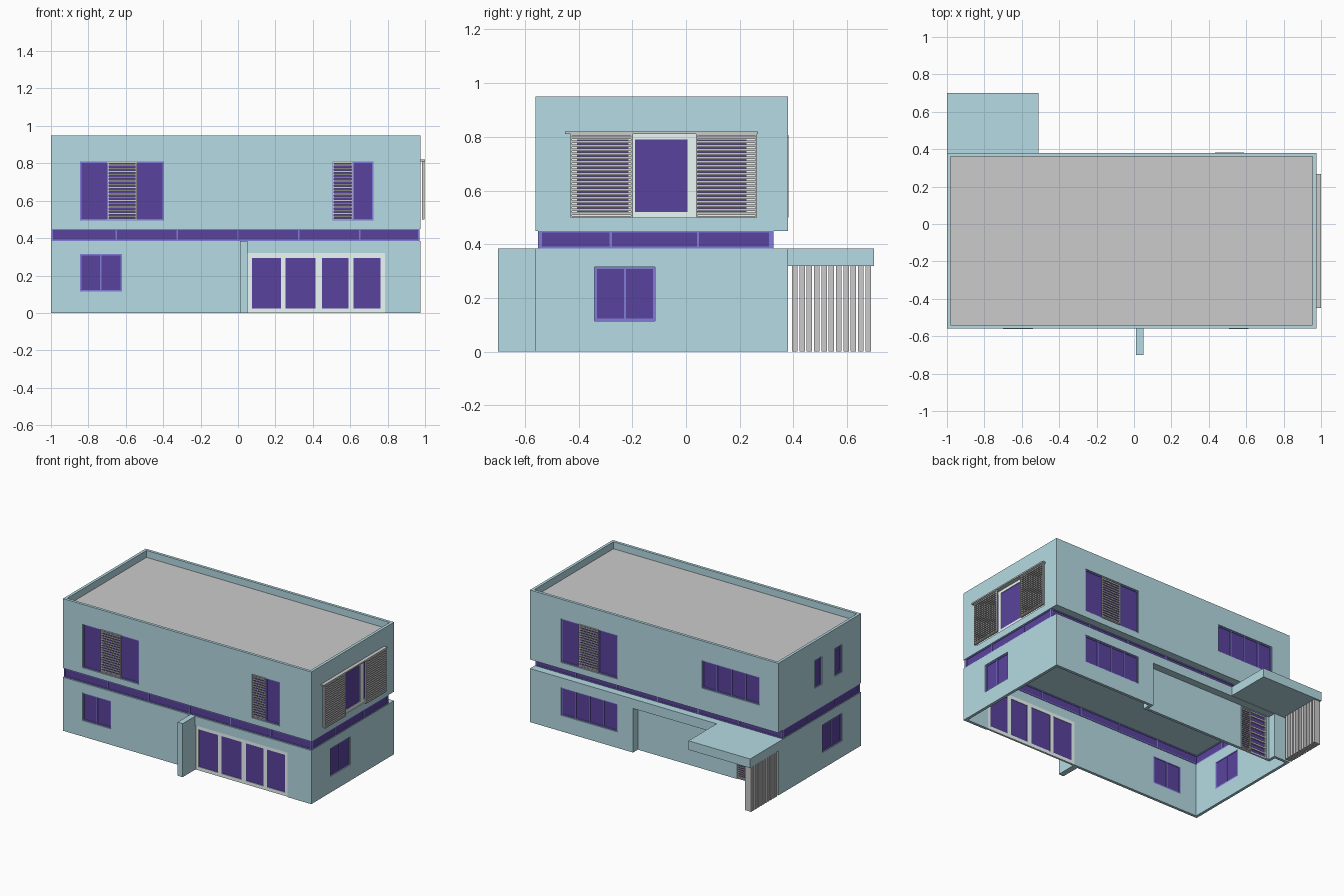
import bpy, bmesh
from mathutils import Vector

if "Cube" in bpy.data.objects:
    bpy.data.objects.remove(bpy.data.objects["Cube"])


def material(name, rgb):
    m = bpy.data.materials.new(name)
    m.diffuse_color = (*rgb, 1)
    m.use_nodes = True
    m.node_tree.nodes["Principled BSDF"].inputs["Base Color"].default_value = m.diffuse_color
    return m


TEAL = material("teal_render", (0.46, 0.71, 0.77))
GLASS = material("dark_glass", (0.10, 0.055, 0.34))
BLUE = material("blue_frame", (0.22, 0.20, 0.68))
PALE = material("pale_frame", (0.83, 0.95, 0.93))

X0, X1, Y0, Y1 = -1.0, 0.975, -0.56, 0.38   # main footprint
PORCH = 0.325                               # recessed entrance wall
LOW, MID, TOP = 0.385, 0.45, 0.95           # storey heights
T = 0.02                                    # wall thickness


def finish(name, bm, mat):
    bmesh.ops.recalc_face_normals(bm, faces=bm.faces[:])
    me = bpy.data.meshes.new(name)
    bm.to_mesh(me)
    bm.free()
    ob = bpy.data.objects.new(name, me)
    bpy.context.collection.objects.link(ob)
    if mat:
        me.materials.append(mat)
    return ob


def boxes(name, items, mat=None):
    """One object from boxes given as x0, x1, y0, y1, z0, z1."""
    bm = bmesh.new()
    for a, b, c, d, e, f in items:
        vs = bmesh.ops.create_cube(bm, size=1)["verts"]
        bmesh.ops.scale(bm, vec=(b - a, d - c, f - e), verts=vs)
        bmesh.ops.translate(bm, vec=((a + b) / 2, (c + d) / 2, (e + f) / 2), verts=vs)
    return finish(name, bm, mat)


def ring(name, outer, inner, z0, z1, mat):
    """Closed wall between two matching plan outlines."""
    bm = bmesh.new()
    loops = [[bm.verts.new((x, y, z)) for x, y in pts]
             for pts, z in ((outer, z0), (outer, z1), (inner, z1), (inner, z0))]
    n = len(outer)
    for k in range(4):
        p, q = loops[k], loops[(k + 1) % 4]
        for i in range(n):
            j = (i + 1) % n
            bm.faces.new((p[i], p[j], q[j], q[i]))
    return finish(name, bm, mat)


def rect(x0, x1, y0, y1, inset=0):
    x0, x1, y0, y1 = x0 + inset, x1 - inset, y0 + inset, y1 - inset
    return [(x0, y0), (x1, y0), (x1, y1), (x0, y1)]


def on(side, u0, u1, z0, z1, d0, d1):
    """Box on a facade: u runs along the wall, d is depth inward."""
    if side == "left":
        return (X0 + d0, X0 + d1, u0, u1, z0, z1)
    if side == "right":
        return (X1 - d1, X1 - d0, u0, u1, z0, z1)
    if side == "front":
        return (u0, u1, Y0 + d0, Y0 + d1, z0, z1)
    y = Y1 if side == "back" else PORCH
    return (u0, u1, y - d1, y - d0, z0, z1)


cuts = {"low": [], "up": []}


def window(name, side, u0, u1, z0, z1, panes=1, mat=BLUE, bar=0.008, sill=None):
    """Opening with frame bars and glass; panes is a count or a list of spans."""
    sill = bar if sill is None else sill
    cut_z = z0 - 0.05 if z0 == 0 else z0
    cuts["low" if z0 < LOW else "up"].append(on(side, u0, u1, cut_z, z1, -0.03, 0.035))
    if isinstance(panes, int):
        w = (u1 - u0) / panes
        panes = [(u0 + i * w + (bar if i == 0 else bar / 2),
                  u0 + (i + 1) * w - (bar if i == panes - 1 else bar / 2)) for i in range(panes)]
    edges = [u0] + [e for p in panes for e in p] + [u1]
    bars = [on(side, u0, u1, z0, z0 + sill, 0.006, T),
            on(side, u0, u1, z1 - sill, z1, 0.006, T)]
    bars += [on(side, edges[i], edges[i + 1], z0 + sill, z1 - sill, 0.006, T)
             for i in range(0, len(edges), 2)]
    boxes(name + "_frame", bars, mat)
    boxes(name + "_glass", [on(side, a, b, z0 + sill, z1 - sill, 0.011, 0.017) for a, b in panes], GLASS)


def shutter(name, side, u0, u1, z0, z1, d0, d1, n):
    """Louvred panel with a thin surround."""
    f = 0.006
    parts = [on(side, u0, u0 + f, z0, z1, d0, d1), on(side, u1 - f, u1, z0, z1, d0, d1),
             on(side, u0 + f, u1 - f, z0, z0 + f, d0, d1), on(side, u0 + f, u1 - f, z1 - f, z1, d0, d1)]
    p = (z1 - z0 - 2 * f) / n
    for i in range(n):
        z = z0 + f + (i + 0.5) * p
        parts.append(on(side, u0 + f, u1 - f, z - p * 0.27, z + p * 0.27, d0 + 0.001, d1 - 0.001))
    boxes(name, parts)


# Lower walls, with a notch for the recessed entrance
R0, R1 = -0.87, 0.155
outer = [(X0, Y0), (X1, Y0), (X1, Y1), (R1, Y1), (R1, PORCH), (R0, PORCH), (R0, Y1), (X0, Y1)]
inner = [(X0 + T, Y0 + T), (X1 - T, Y0 + T), (X1 - T, Y1 - T), (R1 + T, Y1 - T),
         (R1 + T, PORCH - T), (R0 - T, PORCH - T), (R0 - T, Y1 - T), (X0 + T, Y1 - T)]
lower = ring("lower_walls", outer, inner, 0, LOW, TEAL)
boxes("entrance_header", [(R0, R1, PORCH, Y1, 0.317, LOW)], TEAL)
boxes("back_ledge", [(R1 + T, X1 - T, PORCH - T, Y1 - T, LOW - 0.015, LOW),
                     (X0 + T, R0 - T, PORCH - T, Y1 - T, LOW - 0.015, LOW)], TEAL)
boxes("entrance_canopy", [(X0, -0.51, Y1, 0.70, 0.32, LOW)], TEAL)
boxes("front_fin_wall", [(0.01, 0.05, -0.70, Y0, 0, LOW)], TEAL)

# Upper storey with parapet, floor and roof
upper = ring("upper_walls", rect(X0, X1, Y0, Y1), rect(X0, X1, Y0, Y1, T), MID, TOP, TEAL)
inside = (X0 + T, X1 - T, Y0 + T, Y1 - T)
boxes("upper_floor", [(*inside, MID, MID + T)], TEAL)
boxes("flat_roof", [(*inside, 0.88, 0.90)])

# Glazed strip between the storeys
band = (X0 + 0.004, X1 - 0.004, Y0 + 0.008, PORCH)
ring("strip_glass", rect(*band, 0.004), rect(*band, 0.012), LOW, MID, GLASS)
for nm, z0, z1 in (("strip_sill", LOW, LOW + 0.007), ("strip_head", MID - 0.007, MID)):
    ring(nm, rect(*band), rect(*band, 0.016), z0, z1, BLUE)
bars = []
for x in (-0.992, -0.65, -0.325, 0, 0.325, 0.65, 0.967):
    for y in (band[2], band[3] - 0.016):
        bars.append((x - 0.004, x + 0.004, y, y + 0.016, LOW + 0.007, MID - 0.007))
for y in (-0.28, 0.045):
    for x in (band[0], band[1] - 0.016):
        bars.append((x, x + 0.016, y - 0.004, y + 0.004, LOW + 0.007, MID - 0.007))
boxes("strip_mullions", bars, BLUE)

# Front openings
window("front_upper_left_window", "front", -0.845, -0.395, 0.495, 0.81, 3)
shutter("front_left_shutter", "front", -0.70, -0.54, 0.50, 0.806, -0.001, 0.006, 17)
window("front_upper_right_window", "front", 0.505, 0.725, 0.495, 0.81, 2)
shutter("front_right_shutter", "front", 0.507, 0.612, 0.50, 0.806, -0.001, 0.006, 17)
window("front_lower_window", "front", -0.845, -0.62, 0.115, 0.315, 2)
window("sliding_door", "front", 0.052, 0.785, 0, 0.32,
       [(0.075, 0.23), (0.255, 0.415), (0.45, 0.59), (0.617, 0.763)], PALE, sill=0.025)

# Right side openings with sliding shutters on a rail
window("right_lower_window", "right", -0.34, -0.115, 0.115, 0.315, 2)
window("balcony_door", "right", -0.425, 0.26, 0.50, 0.81,
       [(-0.405, -0.215), (-0.19, 0.005), (0.04, 0.225)], PALE, sill=0.02)
for nm, a, b in (("front", -0.43, -0.198), ("back", 0.037, 0.265)):
    shutter("sliding_shutter_" + nm, "right", a, b, 0.50, 0.81, -0.021, -0.009, 20)
boxes("shutter_rail", [on("right", -0.45, 0.268, 0.81, 0.82, -0.025, 0)])

# Back openings
window("back_upper_window", "back", 0.28, 0.73, 0.495, 0.81, 3)
shutter("back_shutter", "back", 0.433, 0.587, 0.50, 0.806, -0.001, 0.006, 17)
window("back_upper_wide_window", "back", -0.85, -0.395, 0.61, 0.81, 4)
window("back_lower_wide_window", "back", 0.28, 0.73, 0.115, 0.315, 4)

# Left side openings
window("left_slot_window_front", "left", -0.345, -0.265, 0.61, 0.81)
window("left_slot_window_back", "left", -0.115, -0.035, 0.61, 0.81)
window("left_lower_window", "left", -0.345, -0.12, 0.115, 0.315, 2)

# Entrance door: louvred panel beside barred glass
window("entrance_door", "porch", -0.85, -0.635, 0, 0.312, [(-0.842, -0.725), (-0.715, -0.643)], PALE)
shutter("entrance_louvre", "porch", -0.718, -0.637, 0.005, 0.308, -0.001, 0.006, 20)
boxes("entrance_door_bars", [on("porch", -0.842, -0.725, z, z + 0.012, 0.002, 0.011)
                             for z in [0.03 + 0.04 * i for i in range(7)]])

# Vertical screen below the canopy
boxes("entrance_screen", [(X0, X0 + 0.05, y, y + 0.02, 0, 0.32)
                          for y in [0.395 + 0.0273 * i for i in range(11)]])

# Cut the openings through the walls
for wall, key in ((lower, "low"), (upper, "up")):
    cutter = boxes("opening_cutter", cuts[key])
    cutter.hide_render = True
    mod = wall.modifiers.new("openings", "BOOLEAN")
    mod.operation, mod.solver, mod.object = "DIFFERENCE", "EXACT", cutter
    bpy.context.view_layer.objects.active = wall
    bpy.ops.object.modifier_apply(modifier=mod.name)
    bpy.data.objects.remove(cutter)
